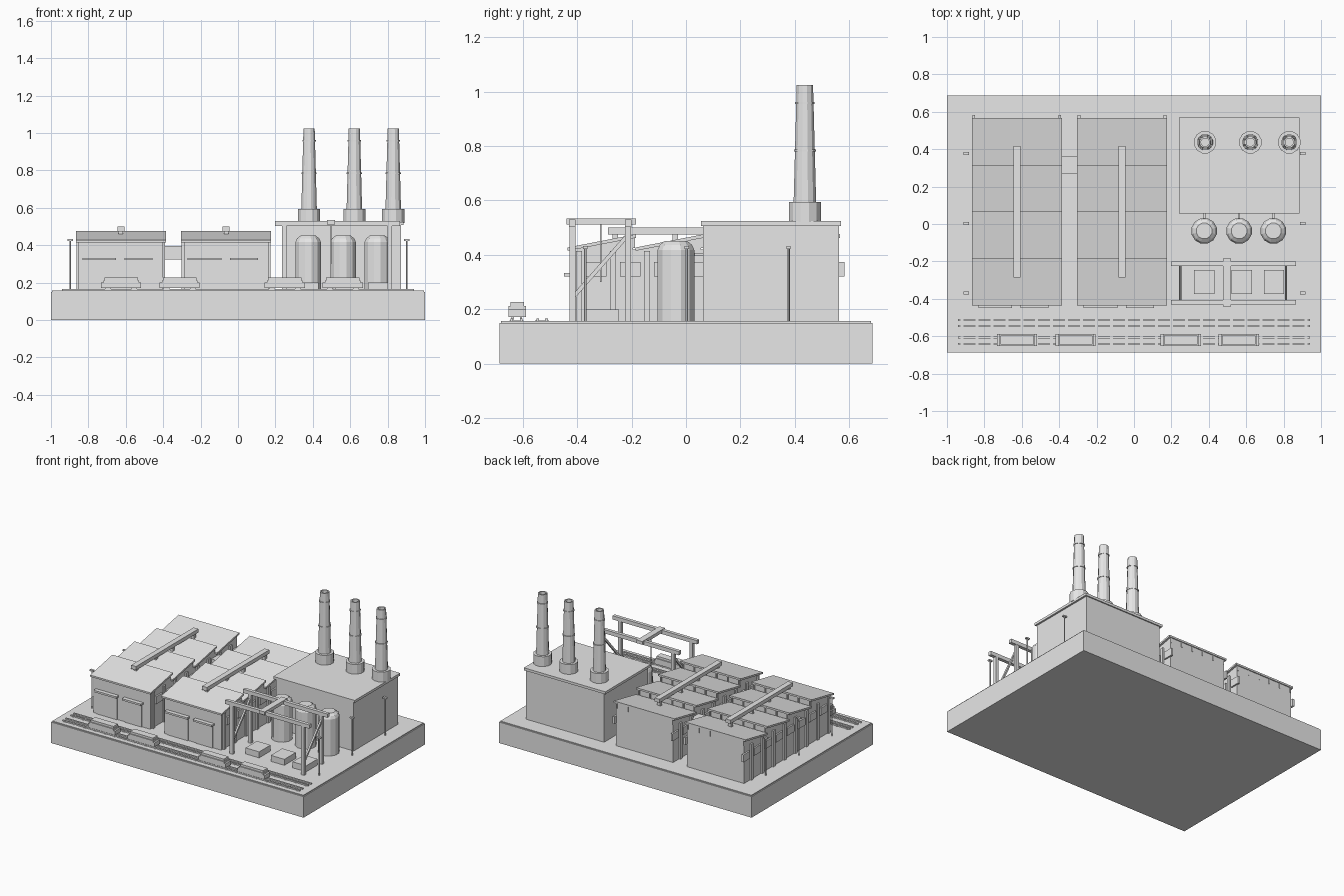
import bpy, bmesh, math
from mathutils import Vector

if "Cube" in bpy.data.objects:
    bpy.data.objects.remove(bpy.data.objects["Cube"])

GREY = bpy.data.materials.new("plain grey")
GREY.diffuse_color = (0.8, 0.8, 0.8, 1)
GREY.use_nodes = True
GREY.node_tree.nodes["Principled BSDF"].inputs["Base Color"].default_value = GREY.diffuse_color
G = 0.157  # paved ground level


def finish(bm, name):
    bmesh.ops.recalc_face_normals(bm, faces=bm.faces)
    me = bpy.data.meshes.new(name)
    bm.to_mesh(me)
    bm.free()
    me.materials.append(GREY)
    ob = bpy.data.objects.new(name, me)
    bpy.context.collection.objects.link(ob)
    return ob


def boxes(name, items):
    """One object from boxes given as (x0, x1, y0, y1, z0, z1)."""
    bm = bmesh.new()
    for x0, x1, y0, y1, z0, z1 in items:
        vs = bmesh.ops.create_cube(bm, size=1)["verts"]
        for v in vs:
            v.co = Vector((x0 + (v.co.x + .5) * (x1 - x0),
                           y0 + (v.co.y + .5) * (y1 - y0),
                           z0 + (v.co.z + .5) * (z1 - z0)))
    return finish(bm, name)


def extrude_x(name, profile, x0, x1):
    """Extrude a (y, z) profile along x."""
    bm = bmesh.new()
    f = bm.faces.new([bm.verts.new((x0, y, z)) for y, z in profile])
    r = bmesh.ops.extrude_face_region(bm, geom=[f])
    bmesh.ops.translate(bm, vec=(x1 - x0, 0, 0),
                        verts=[e for e in r["geom"] if isinstance(e, bmesh.types.BMVert)])
    return finish(bm, name)


def lathe(name, profile, x, y, n=12):
    """Revolve an (r, z) profile into a closed faceted solid."""
    bm = bmesh.new()
    rings = [[bm.verts.new((x + r * math.cos(2 * math.pi * (i + .5) / n),
                            y + r * math.sin(2 * math.pi * (i + .5) / n), z))
              for i in range(n)] for r, z in profile]
    for a, b in zip(rings, rings[1:]):
        for i in range(n):
            j = (i + 1) % n
            bm.faces.new((a[i], a[j], b[j], b[i]))
    bm.faces.new(rings[0])
    bm.faces.new(rings[-1])
    return finish(bm, name)


# Base block with paved yard on top
boxes("base", [(-1, 1, -.686, .686, 0, .15)])
boxes("yard", [(-.994, .994, -.68, .68, .15, G)])


# Sawtooth production halls
def hall(cx, tag):
    bays = [-.43 + .25 * k for k in range(4)]
    prof = [(-.42, G)]
    for b in bays:
        prof += [(max(b, -.42), .42), (b + (.24 if b > .3 else .235), .462)]
        if b < .3:
            prof.append((b + .235, .42))
    prof += [(prof[-1][0], G)]
    extrude_x(tag + "_hall_walls", prof, cx - .226, cx + .226)
    # Overhanging roof slabs and clerestory frames
    for k, b in enumerate(bays):
        extrude_x(f"{tag}_hall_roof_{k}",
                  [(b - .006, .415), (b - .006, .427), (b + .246, .476), (b + .246, .463)],
                  cx - .24, cx + .24)
    boxes(tag + "_clerestory_mullions",
          [(cx - .22 + .088 * i - .004, cx - .22 + .088 * i + .004, b + .23, b + .243, .425, .463)
           for b in bays for i in range(6)])
    # Side pilasters and projecting windows
    sides = [(cx + s * .23 - .007, cx + s * .23 + .007) for s in (-1, 1)]
    boxes(tag + "_hall_pilasters",
          [(a, c, y - .011, y + .011, G, .415) for a, c in sides
           for y in [-.393 + .125 * k for k in range(8)]])
    boxes(tag + "_hall_windows",
          [(a, c, y - .037, y + .037, .32, .373) for a, c in sides
           for y in [-.33 + .125 * k for k in range(8)]])
    # Loading doors with small canopies
    doors = [(cx - .205, cx - .025), (cx + .02, cx + .17)]
    boxes(tag + "_hall_doors", [(a + .01, c - .01, -.426, -.415, G, .32) for a, c in doors])
    boxes(tag + "_door_canopies", [(a, c, -.449, -.415, .32, .333) for a, c in doors])
    # Roof duct
    boxes(tag + "_roof_duct", [(cx - .019, cx + .019, -.287, .418, .474, .5)])
    boxes(tag + "_duct_supports", [(cx - .012, cx + .012, y - .01, y + .01, .43, .48)
                                   for y in (-.26, -.04, .15, .39)])


hall(-.626, "left")
hall(-.064, "right")
boxes("hall_bridge", [(-.41, -.28, .27, .36, .325, .397)])

# Boiler house
boxes("boiler_house", [(.255, .872, .063, .562, G, .507)])
boxes("boiler_house_roof", [(.24, .885, .056, .57, .507, .525)])

# Chimneys with plinth and two bands
for i, x in enumerate((.38, .622, .83)):
    lathe(f"chimney_plinth_{i}", [(.061, .52), (.061, .595)], x, .437)
    lathe(f"chimney_shaft_{i}",
          [(.043, .59), (.031, 1.025), (.022, 1.025), (.022, 1.0)], x, .437)
    for j, (z, r) in enumerate(((.784, .042), (.958, .037))):
        lathe(f"chimney_band_{i}_{j}", [(r, z - .004), (r, z + .004)], x, .437)

# Storage tanks with feed pipes
for i, x in enumerate((.375, .562, .745)):
    lathe(f"tank_{i}", [(.07, G), (.07, .418), (.061, .437), (.043, .451)], x, -.037)
    boxes(f"tank_pipe_{i}", [(x - .006, x + .006, .02, .07, .395, .407)])

# Gantry crane: posts, runway beams, bridge, hoist cable
GX, GY = (.247, .812), (-.418, -.213)
boxes("gantry_posts", [(x - .012, x + .012, y - .011, y + .011, G, .51)
                       for x in GX for y in GY])
boxes("gantry_beams", [(.198, .866, y - .012, y + .012, .503, .53) for y in GY])
boxes("gantry_bridge", [(.475, .519, -.44, -.184, .511, .534)])
boxes("hoist_cable", [(.494, .5, -.316, -.31, .3, .52)])
for i, x in enumerate(GX):
    extrude_x(f"gantry_brace_{i}",
              [(-.42, .228), (-.42, .25), (-.208, .49), (-.208, .468)], x - .006, x + .006)

# Crates under the crane
boxes("crates", [(a, a + .108, -.375, -.246, G, .2) for a in (.322, .522, .695)])

# Two rail tracks
boxes("rails", [(-.94, .94, y - .005, y + .005, G - .002, .166)
                for y in (-.513, -.545, -.606, -.64)])
boxes("sleepers", [(x - .008, x + .008, y - .026, y + .026, G - .002, .1595)
                   for y in (-.529, -.623) for x in [-.92 + .08 * k for k in range(24)]])

# Freight wagons
for i, x in enumerate((-.625, -.312, .25, .56)):
    boxes(f"wagon_{i}", [(x - .107, x + .107, -.652, -.588, .171, .2),
                         (x - .095, x + .095, -.652, -.588, .2, .212),
                         (x - .09, x + .09, -.645, -.595, .212, .227)])
    boxes(f"wagon_wheels_{i}", [(x + d - .015, x + d + .015, y - .004, y + .004, .162, .175)
                                for d in (-.07, .07) for y in (-.606, -.637)])

# Lamp posts along both sides
for s, x in (("left", -.897), ("right", .902)):
    for i, y in enumerate((-.37, .003, .377)):
        lathe(f"lamp_post_{s}_{i}", [(.0045, G), (.0045, .425)], x, y, 6)
        boxes(f"lamp_head_{s}_{i}", [(x - .014, x + .014, y - .008, y + .008, .422, .432)])
